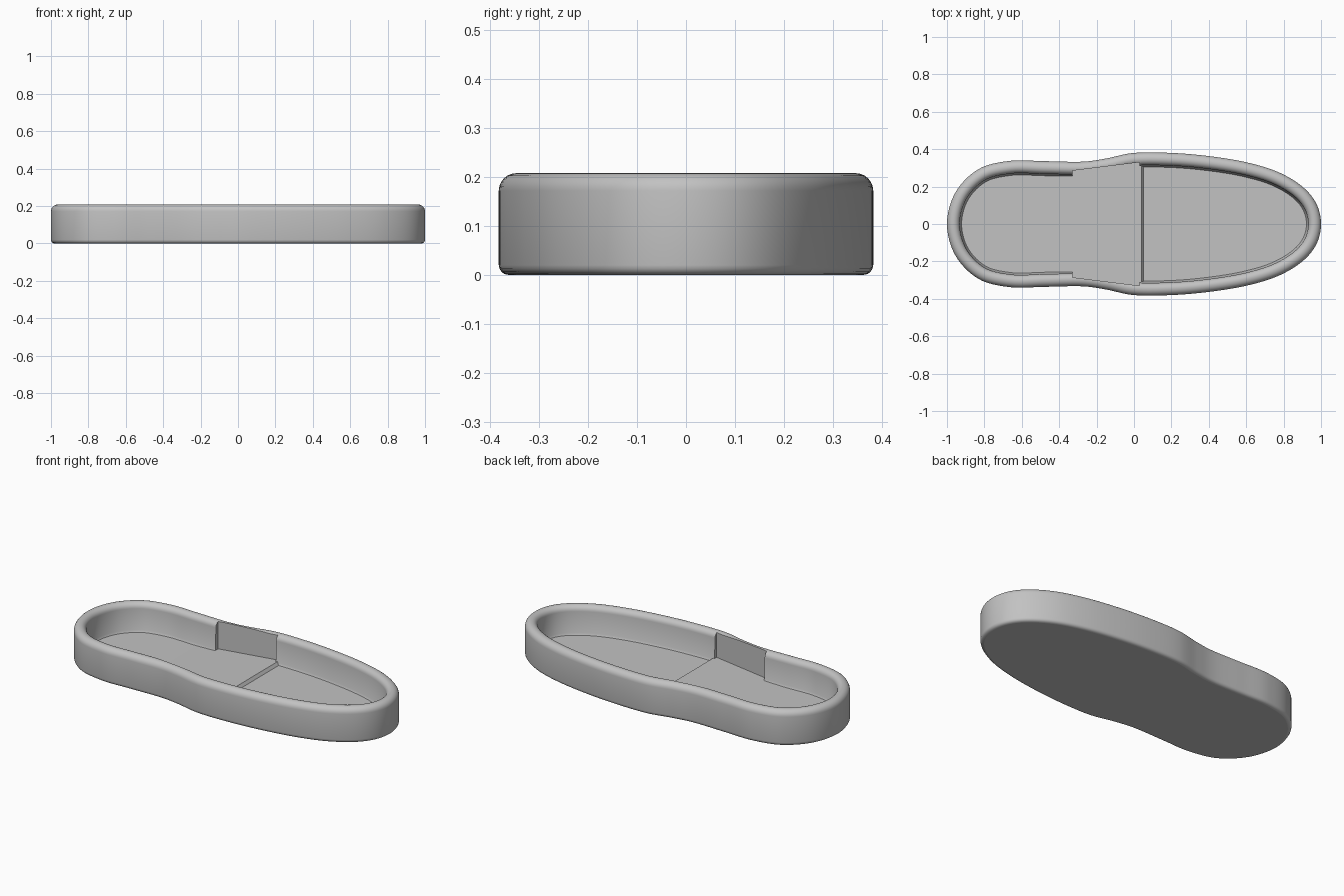
import bpy, bmesh, math
from mathutils import Vector

cube = bpy.data.objects.get("Cube")
if cube:
    bpy.data.objects.remove(cube, do_unlink=True)

grey = bpy.data.materials.new("plain grey")
grey.use_nodes = True
grey.diffuse_color = (0.54, 0.54, 0.54, 1)
grey.node_tree.nodes["Principled BSDF"].inputs["Base Color"].default_value = (0.54, 0.54, 0.54, 1)

HEIGHT, FLOOR, STEP = 0.208, 0.04, 0.057
PANEL = [(-0.33, 0.285), (0.03, 0.33)]   # inner face of the thinned waist walls
HALF = [(-1, 0), (-0.954, 0.17), (-0.83, 0.294), (-0.66, 0.338), (-0.48, 0.336),
        (-0.28, 0.333), (-0.15, 0.35), (0, 0.38), (0.2, 0.38), (0.4, 0.363),
        (0.6, 0.33), (0.77, 0.278), (0.9, 0.2), (0.975, 0.108), (1, 0)]


def smooth_loop(points, steps=8):
    """Closed Catmull-Rom loop through the points."""
    pts, out = [Vector(p) for p in points], []
    n = len(pts)
    for i in range(n):
        a, b, c, d = (pts[(i + k) % n] for k in (-1, 0, 1, 2))
        for s in range(steps):
            t = s / steps
            out.append(0.5 * (2 * b + (c - a) * t + (2 * a - 5 * b + 4 * c - d) * t ** 2
                              + (3 * b - a - 3 * c + d) * t ** 3))
    return out


def inset(loop, dist):
    """Move a clockwise loop inwards by a distance."""
    result = []
    for i, p in enumerate(loop):
        t = (loop[(i + 1) % len(loop)] - loop[i - 1]).normalized()
        result.append(p + Vector((t.y, -t.x)) * dist)
    return result


def arc(cx, cz, r, start, end, steps=6):
    return [(cx + r * math.cos(math.radians(start + (end - start) * i / steps)),
             cz + r * math.sin(math.radians(start + (end - start) * i / steps)))
            for i in range(steps + 1)]


def loft(name, rings):
    """Closed solid through a stack of equal rings."""
    bm = bmesh.new()
    loops = [[bm.verts.new(co) for co in ring] for ring in rings]
    n = len(loops[0])
    for low, high in zip(loops, loops[1:]):
        for i in range(n):
            j = (i + 1) % n
            bm.faces.new((low[i], low[j], high[j], high[i]))
    bm.faces.new(loops[0])
    bm.faces.new(loops[-1])
    bmesh.ops.recalc_face_normals(bm, faces=bm.faces)
    mesh = bpy.data.meshes.new(name)
    bm.to_mesh(mesh)
    bm.free()
    mesh.materials.append(grey)
    obj = bpy.data.objects.new(name, mesh)
    bpy.context.collection.objects.link(obj)
    return obj


# Tray: rounded wall section (inset, height) swept around the outline
outline = smooth_loop(HALF + [(x, -y) for x, y in HALF[-2:0:-1]])
section = (arc(0.02, 0.02, 0.02, 270, 180, 4)
           + arc(0.036, HEIGHT - 0.036, 0.036, 180, 90)
           + arc(0.036, HEIGHT - 0.032, 0.032, 90, 0)
           + [(0.072, FLOOR + 0.012), (0.078, FLOOR)])
tray = loft("tray", [[(p.x, p.y, z) for p in inset(outline, d)] for d, z in section])

# Waist recess cut into both side walls
plan = PANEL + [(x, -y) for x, y in reversed(PANEL)]
cutter = loft("waist_cutter", [[(x, y, z) for x, y in plan] for z in (FLOOR, HEIGHT + 0.1)])
cutter.hide_render = True
cut = tray.modifiers.new("waist recess", "BOOLEAN")
cut.operation, cut.solver, cut.object = "DIFFERENCE", "EXACT", cutter
bpy.context.view_layer.objects.active = tray
tray.select_set(True)
bpy.ops.object.modifier_apply(modifier=cut.name)
bpy.data.objects.remove(cutter, do_unlink=True)

# Smooth walls, flat floor and base
bpy.ops.object.shade_smooth_by_angle(angle=math.radians(32))
for face in tray.data.polygons:
    if abs(face.normal.z) > 0.999 and face.area > 0.05:
        face.use_smooth = False

# Insole ramp: rises gently from the heel and drops at the step
ramp_side = [(-0.45, FLOOR), (0.04, STEP), (0.052, FLOOR), (0.052, 0.02), (-0.45, 0.02)]


def ramp_width(x):
    return 0.29 + 0.035 * max(0, min(1, (x + 0.33) / 0.36)) + 0.008


loft("insole_ramp", [[(x, side * ramp_width(x), z) for x, z in ramp_side] for side in (-1, 1)])
